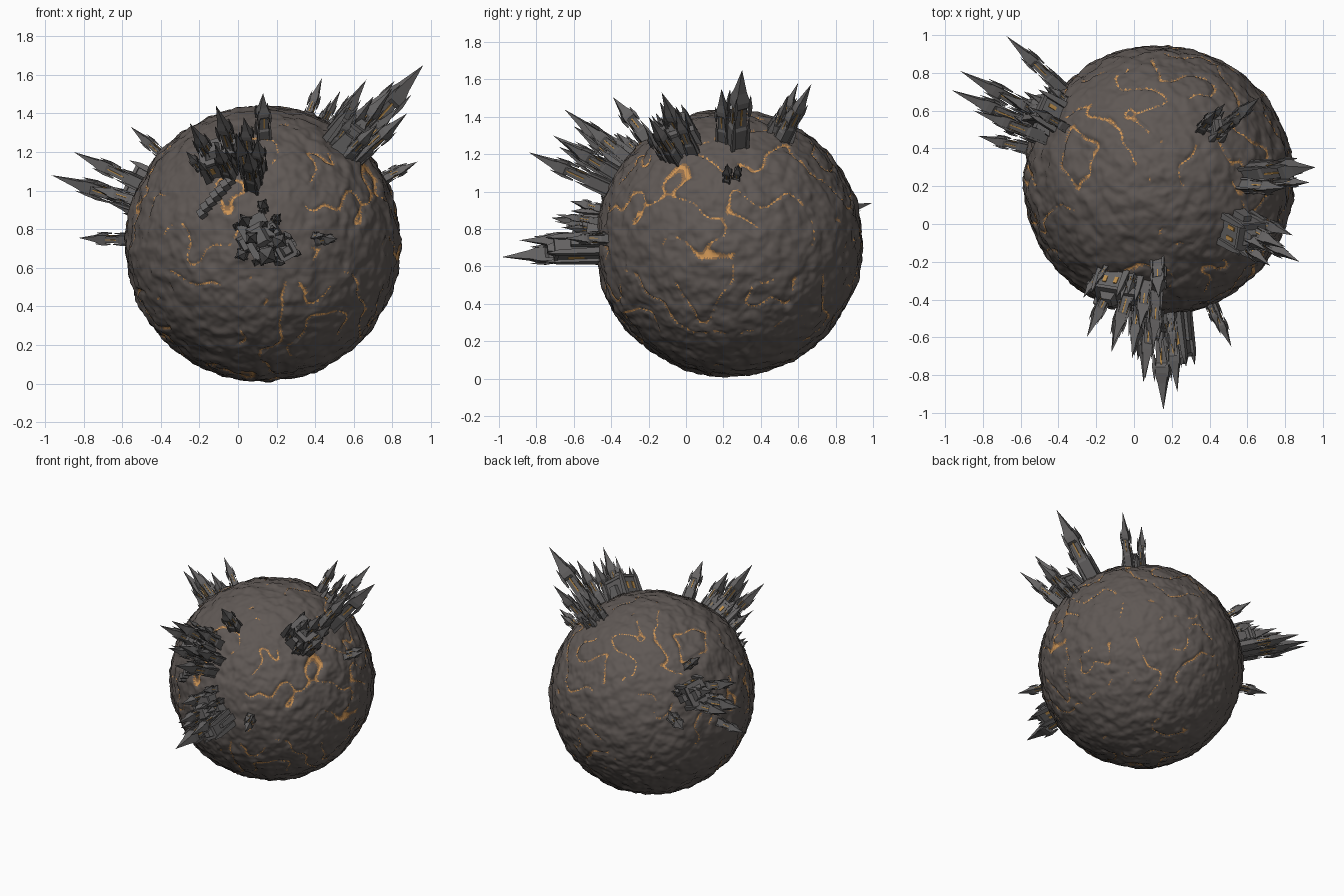
import bpy, bmesh, random
from math import pi, cos, sin
from mathutils import Vector, Matrix, noise

if "Cube" in bpy.data.objects:
    bpy.data.objects.remove(bpy.data.objects["Cube"])

random.seed(4)
CENTRE = Vector((0.13, 0.23, 0.725))
R = 0.705


def material(name, rgb):
    m = bpy.data.materials.new(name)
    m.diffuse_color = (*rgb, 1)
    m.use_nodes = True
    m.node_tree.nodes["Principled BSDF"].inputs["Base Color"].default_value = m.diffuse_color
    return m


ROCK = material("rock", (0.115, 0.098, 0.09))
EMBER = material("ember", (0.30, 0.16, 0.07))
GLOW = material("glow", (0.62, 0.30, 0.09))
STONE = material("dark_stone", (0.13, 0.125, 0.125))
GOLD = material("gold", (0.5, 0.27, 0.07))


def finish(bm, name, mats):
    me = bpy.data.meshes.new(name)
    bm.to_mesh(me)
    bm.free()
    for m in mats:
        me.materials.append(m)
    ob = bpy.data.objects.new(name, me)
    bpy.context.collection.objects.link(ob)
    return ob


# cratered planet with glowing cracks
def crack(d):
    p = d + noise.noise_vector(d * 4) * 0.12
    v = abs(noise.noise(p * 3.3 + Vector((5, 2, 9))))
    patch = noise.noise(d * 2.1 + Vector((1, 7, 3))) + 0.4 * noise.noise(d * 9)
    return v + max(0, 0.02 - patch) * 0.25


def planet():
    bm = bmesh.new()
    bmesh.ops.create_icosphere(bm, subdivisions=7, radius=1)
    for v in bm.verts:
        d = v.co.normalized()
        h = 0.010 * noise.noise(d * 4) + 0.012 * noise.noise(d * 11) + 0.006 * noise.noise(d * 24)
        h -= 0.012 * max(0, 1 - crack(d) / 0.05)
        v.co = CENTRE + d * (R + 0.008 + h)
    for f in bm.faces:
        c = crack((f.calc_center_median() - CENTRE).normalized())
        f.material_index = 2 if c < 0.011 else 1 if c < 0.024 else 0
        f.smooth = True
    finish(bm, "planet", [ROCK, EMBER, GLOW])


def frame(direction, roll=0.0):
    # local z points out of the planet, origin at its centre
    d = Vector(direction).normalized()
    return Matrix.Translation(CENTRE) @ d.to_track_quat('Z', 'Y').to_matrix().to_4x4() @ Matrix.Rotation(roll, 4, 'Z')


def lathe(bm, mat, profile, x=0.0, y=0.0, sides=4):
    # stacked square rings, last ring collapses to a point when its radius is 0
    rings = []
    for r, h in profile:
        if r == 0:
            rings.append([bm.verts.new(mat @ Vector((x, y, h)))])
        else:
            rings.append([bm.verts.new(mat @ Vector((x + r * cos(2 * pi * (i + .5) / sides),
                                                      y + r * sin(2 * pi * (i + .5) / sides), h)))
                          for i in range(sides)])
    bm.faces.new(rings[0][::-1])
    for a, b in zip(rings, rings[1:]):
        for i in range(sides):
            j = (i + 1) % sides
            bm.faces.new((a[i], a[j], b[0]) if len(b) == 1 else (a[i], a[j], b[j], b[i]))
    if len(rings[-1]) > 1:
        bm.faces.new(rings[-1])


def box(bm, mat, loc, size, index=0, top=1.0):
    res = bmesh.ops.create_cube(bm, size=1)
    for v in res['verts']:
        k = top if v.co.z > 0 else 1
        v.co = mat @ (Vector((v.co.x * size[0] * k, v.co.y * size[1] * k, v.co.z * size[2])) + Vector(loc))
    for f in {f for v in res['verts'] for f in v.link_faces}:
        f.material_index = index


def spire(bm, tip, w, roll=0.0):
    d = Vector(tip) - CENTRE
    top = d.length
    m = frame(d, roll)
    base = R - 0.04
    L = top - base
    s = base + L * 0.58
    r = w * 0.7
    # shaft, collar and needle
    lathe(bm, m, [(r, base), (r, base + L * .3), (r * .8, base + L * .33), (r * .72, s - .02),
                  (r * 1.1, s), (r * 1.0, s + L * .06), (r * .62, s + L * .16), (0, top)])
    # corner pinnacles and lit window slots
    for i in range(4):
        a = 2 * pi * (i + .5) / 4
        lathe(bm, m, [(r * .12, s - L * .12), (r * .25, s), (0, s + L * .15)], r * cos(a), r * sin(a))
        lathe(bm, m, [(r * .25, base), (r * .2, base + L * .3), (0, base + L * .45)], r * cos(a), r * sin(a))
        b = a + pi / 4
        q = r * 0.54
        box(bm, m, (q * cos(b), q * sin(b), base + L * .46),
            (r * .16, r * .16, L * .2), 1)


def keep(bm, direction, sx, sy, height, roll=0.0):
    # tapered block with stepped roof, buttresses and windows
    m = frame(direction, roll)
    box(bm, m, (0, 0, R + height / 2 - .04), (sx, sy, height + .08), 0, .88)
    box(bm, m, (0, 0, R + height + .01), (sx * .98, sy * .98, .02), 0)
    box(bm, m, (0, 0, R + height + .035), (sx * .6, sy * .6, .04), 0, .6)
    for i in (-1, 1):
        for j in (-1, 1):
            lathe(bm, m, [(.026, R - .05), (.018, R + height), (0, R + height + .07)], i * sx * .48, j * sy * .48)
        box(bm, m, (i * sx * .55, 0, R + height * .3), (.05, sy * .45, height * .8), 0, .6)
        box(bm, m, (i * sx * .2, 0, R + height * .55), (.02, sy * .97, height * .4), 1)


def cluster(name, keeps, spires, extras=0, spread=0.1):
    bm = bmesh.new()
    for k in keeps:
        keep(bm, Vector(k[0]) - CENTRE, *k[1:])
    for tip, w in spires:
        spire(bm, tip, w, random.uniform(-.4, .4))
    # small seeded outbuildings around the first landmark
    hub = (Vector(keeps[0][0] if keeps else spires[0][0]) - CENTRE).normalized()
    for _ in range(extras):
        d = (hub + Vector([random.uniform(-1, 1) * spread / .7 for _ in range(3)])).normalized()
        spire(bm, CENTRE + d * random.uniform(.8, .95), random.uniform(.022, .036), random.random())
    bmesh.ops.recalc_face_normals(bm, faces=bm.faces[:])
    finish(bm, name, [STONE, GOLD])


planet()

cluster("left_citadel",
        [((-.50, .60, 1.03), .15, .17, .11, .3)],
        [((-.966, .709, 1.08), .062), ((-.92, .81, 1.06), .058), ((-.85, .60, 1.2), .055),
         ((-.675, .995, .94), .052), ((-.825, .466, .755), .045), ((-.555, .62, 1.33), .04),
         ((-.76, .55, 1.02), .05), ((-.72, .70, 1.14), .045)], 6)

cluster("right_citadel",
        [((.54, -.02, 1.25), .15, .18, .13, .5)],
        [((.876, -.20, 1.40), .05), ((.80, -.13, 1.53), .055), ((.84, -.06, 1.44), .05),
         ((.70, -.14, 1.48), .045), ((.72, -.22, 1.34), .045)], 5)

cluster("right_great_towers", [], [((.96, .30, 1.65), .085), ((.80, .19, 1.55), .055)])

cluster("back_towers", [((.42, .50, 1.3), .06, .13, .03, .9)],
        [((.665, .67, 1.575), .05), ((.435, .60, 1.583), .04), ((.60, .60, 1.49), .04)], 2, .06)

cluster("right_small_towers", [], [((.93, .22, 1.15), .036), ((.88, .28, 1.145), .034)])

cluster("front_upper_citadel",
        [((-.10, -.31, 1.14), .15, .16, .10, .4), ((.0, -.31, 1.16), .08, .1, .1, .2)],
        [((.13, -.39, 1.505), .062), ((-.114, -.65, 1.44), .058), ((-.25, -.60, 1.35), .05),
         ((.05, -.84, 1.21), .06), ((-.01, -.71, 1.30), .055), ((.03, -.56, 1.38), .055),
         ((-.12, -.68, 1.24), .05), ((.10, -.66, 1.27), .055)], 6)

cluster("front_lower_citadel",
        [((.11, -.47, .76), .16, .22, .08, .5), ((.22, -.47, .70), .10, .10, .22, .5)],
        [((.156, -.985, .65), .075), ((.23, -.89, .74), .06), ((.06, -.82, .76), .05),
         ((.0, -.70, .66), .045), ((.02, -.72, .86), .05), ((.13, -.62, .95), .04)], 5)

cluster("front_lone_tower", [], [((.516, -.65, .75), .04), ((.45, -.56, .77), .03)])

# wall running between the two front citadels
bm = bmesh.new()
for i in range(7):
    t = i / 6
    d = Vector((-.18 + .14 * t, -.40, .88 + .17 * t)) - CENTRE
    box(bm, frame(d, .6), (0, 0, R + .015), (.045, .045, .07 + .02 * (i % 2)), 0, .85)
finish(bm, "front_wall", [STONE])
